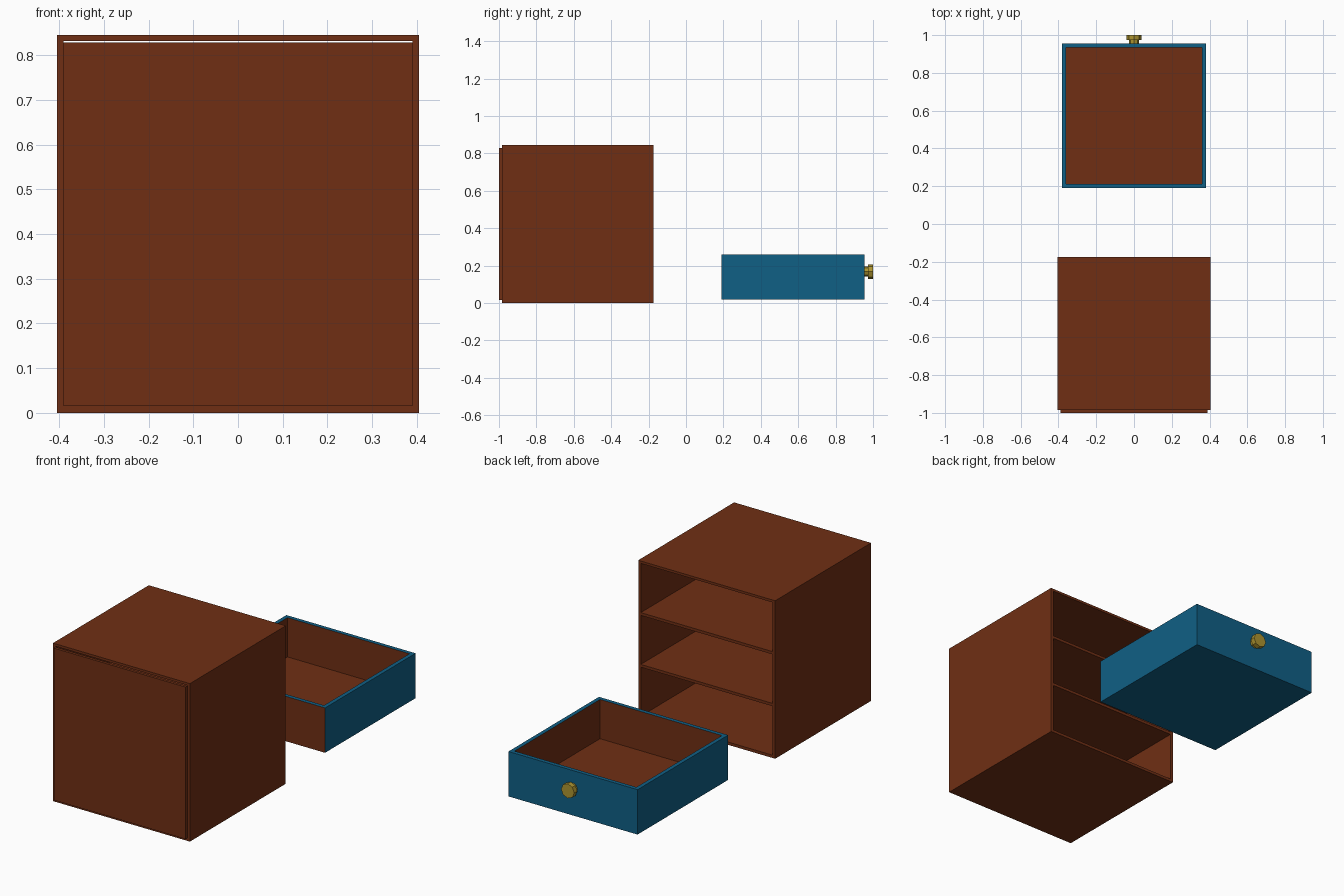
import bpy, bmesh
from mathutils import Matrix, Vector

if "Cube" in bpy.data.objects:
    bpy.data.objects.remove(bpy.data.objects["Cube"])


def material(name, rgb):
    m = bpy.data.materials.new(name)
    m.diffuse_color = (*rgb, 1)
    m.use_nodes = True
    m.node_tree.nodes["Principled BSDF"].inputs["Base Color"].default_value = m.diffuse_color
    return m


WOOD = material("brown_wood", (0.16, 0.028, 0.007))
BLUE = material("blue_paint", (0.005, 0.115, 0.235))
BRASS = material("brass", (0.42, 0.30, 0.03))


def finish(name, bm, mats):
    me = bpy.data.meshes.new(name)
    bm.to_mesh(me)
    bm.free()
    for m in mats:
        me.materials.append(m)
    ob = bpy.data.objects.new(name, me)
    bpy.context.collection.objects.link(ob)
    return ob


def box_mesh(lo, hi):
    bm = bmesh.new()
    bmesh.ops.create_cube(bm, size=1)
    lo, hi = Vector(lo), Vector(hi)
    for v in bm.verts:
        v.co = (lo + hi) / 2 + v.co * (hi - lo)
    return bm


def board(name, x0, x1, y0, y1, z0, z1):
    return finish(name, box_mesh((x0, y0, z0), (x1, y1, z1)), [WOOD])


# Cabinet carcass, open towards +y
W, T = 0.405, 0.015
Y0, Y1, H = -0.985, -0.175, 0.845
board("top_board", -W, W, Y0, Y1, 0.832, H)
board("bottom_board", -W + T, W - T, Y0, Y1, 0, T)
for side, s in (("left", -1), ("right", 1)):
    xs = sorted((s * W, s * (W - T)))
    board(side + "_side", *xs, Y0, Y1, 0, 0.832)

# Shelves dividing the cabinet into three bays
for i in (1, 2):
    z = i * 0.277
    board(f"shelf_{i}", -W + T, W - T, Y0, Y1, z, z + T)

# Rear panel fixed on the outside, just short of the top board
board("rear_panel", -W + T, W - T, -1.0, Y0, T, 0.828)

# Drawer: hollowed box with blue outside and brown inside
bm = box_mesh((-0.382, 0.19, 0.02), (0.382, 0.955, 0.26))
bm.normal_update()
top = next(f for f in bm.faces if f.normal.z > 0.9)
back = next(f for f in bm.faces if f.normal.y < -0.9)
back.material_index = 1
bmesh.ops.inset_region(bm, faces=[top], thickness=0.03)
floor = bmesh.ops.extrude_discrete_faces(bm, faces=[top])["faces"][0]
bmesh.ops.translate(bm, verts=floor.verts, vec=(0, 0, -0.21))
for v in floor.verts:
    for f in v.link_faces:
        f.material_index = 1
bmesh.ops.recalc_face_normals(bm, faces=bm.faces)
finish("drawer", bm, [BLUE, WOOD])

# Knob: octagonal stem and wider cap along +y
bm = bmesh.new()
for radius, y0, y1 in ((0.027, 0.955, 0.974), (0.039, 0.974, 1.0)):
    mat = Matrix.Translation((0, (y0 + y1) / 2, 0.168)) @ Matrix.Rotation(1.5707963, 4, 'X')
    bmesh.ops.create_cone(bm, cap_ends=True, segments=8, radius1=radius,
                          radius2=radius, depth=y1 - y0, matrix=mat)
finish("drawer_knob", bm, [BRASS])
